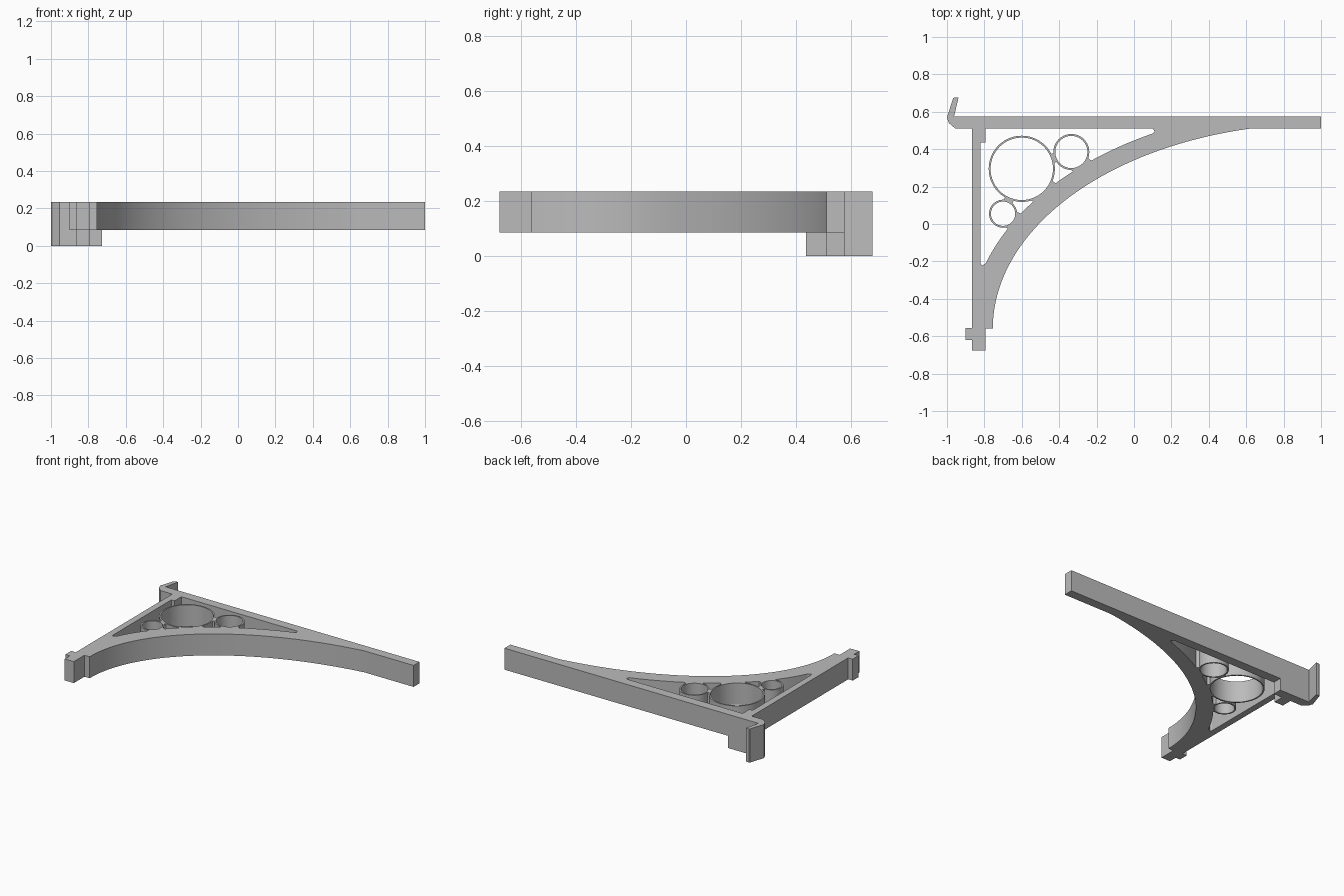
import bpy, bmesh
from math import sin, cos, pi, radians, hypot, acos, asin
from mathutils import Vector

cube = bpy.data.objects.get("Cube")
if cube:
    bpy.data.objects.remove(cube, do_unlink=True)

grey = bpy.data.materials.new("plain grey")
grey.use_nodes = True
COLOUR = (0.5, 0.5, 0.5, 1)
grey.diffuse_color = COLOUR
grey.node_tree.nodes["Principled BSDF"].inputs["Base Color"].default_value = COLOUR

LOW, TOP = 0.085, 0.235          # underside and top of the main plate
ARCH = Vector((1.0, -0.56))      # centre of both arch ellipses
OUTER, INNER = (1.755, 1.096), (1.875, 1.19)


def extrude_outline(name, loops, z0=LOW, z1=TOP):
    """Fill closed 2D loops (later ones are holes) and extrude them in z."""
    curve = bpy.data.curves.new(name + "_profile", "CURVE")
    curve.dimensions = "2D"
    curve.fill_mode = "BOTH"
    curve.extrude = (z1 - z0) / 2
    for loop in loops:
        spline = curve.splines.new("POLY")
        spline.points.add(len(loop) - 1)
        for point, (x, y) in zip(spline.points, loop):
            point.co = (x, y, 0, 1)
        spline.use_cyclic_u = True
    temp = bpy.data.objects.new(name + "_temp", curve)
    bpy.context.collection.objects.link(temp)
    bpy.context.view_layer.update()
    graph = bpy.context.evaluated_depsgraph_get()
    mesh = bpy.data.meshes.new_from_object(temp.evaluated_get(graph))
    bpy.data.objects.remove(temp, do_unlink=True)

    bm = bmesh.new()
    bm.from_mesh(mesh)
    bmesh.ops.remove_doubles(bm, verts=bm.verts, dist=0.0001)
    bmesh.ops.translate(bm, verts=bm.verts, vec=(0, 0, (z0 + z1) / 2))
    bmesh.ops.recalc_face_normals(bm, faces=bm.faces)
    bm.to_mesh(mesh)
    bm.free()
    mesh.materials.clear()
    mesh.materials.append(grey)
    obj = bpy.data.objects.new(name, mesh)
    bpy.context.collection.objects.link(obj)
    bpy.ops.object.select_all(action="DESELECT")
    obj.select_set(True)
    bpy.context.view_layer.objects.active = obj
    bpy.ops.object.shade_smooth_by_angle(angle=radians(30))
    return obj


def arc(centre, radii, a0, a1, steps):
    return [(centre[0] + radii[0] * cos(a0 + (a1 - a0) * i / steps),
             centre[1] + radii[1] * sin(a0 + (a1 - a0) * i / steps))
            for i in range(steps + 1)]


# Main frame: shelf bar, wall bar, hook and arch around one opening
hook = [(-0.955, 0.51), (-0.99, 0.54), (-1.0, 0.57), (-0.967, 0.672),
        (-0.96, 0.677), (-0.938, 0.677), (-0.962, 0.575)]
end = pi - asin((0.51 - ARCH.y) / OUTER[1])
outline = [(1, 0.575), (1, 0.51)] + arc(ARCH, OUTER, end, pi, 48)
outline += [(-0.795, -0.56), (-0.795, -0.677), (-0.865, -0.677),
            (-0.865, -0.62), (-0.9, -0.62), (-0.9, -0.555),
            (-0.865, -0.555), (-0.865, 0.51)] + hook
start = pi - asin((-0.21 - ARCH.y) / INNER[1])
stop = acos((0.1 - ARCH.x) / INNER[0])
opening = [(-0.795, 0.51), (-0.795, 0.435), (-0.82, 0.435),
           (-0.82, -0.21), (-0.813, -0.222)]
opening += arc(ARCH, INNER, start, stop, 40) + [(0.11, 0.495), (0.1, 0.51)]
extrude_outline("bracket_frame", [outline, opening])

# Deeper corner: hook, short bar and post carried down to the base
corner = hook + [(-0.727, 0.575), (-0.727, 0.51), (-0.795, 0.51),
                 (-0.795, 0.435), (-0.865, 0.435), (-0.865, 0.51)]
extrude_outline("lower_corner", [corner], 0, LOW)


def ring(name, centre, radius):
    loops = [arc(centre, (r, r), 0, 2 * pi, 56)[:-1]
             for r in (radius, radius - 0.01)]
    extrude_outline(name, loops)


def arch_web(name, centre, radius, a0, a1):
    """Fill between a ring and the arch."""
    r = radius - 0.003
    near = arc(centre, (r, r), radians(a0), radians(a1), 14)
    far = []
    for p in near:
        d = Vector(p) - ARCH
        far.append(ARCH + d * 0.97 / hypot(d.x / INNER[0], d.y / INNER[1]))
    extrude_outline(name, [near + far[::-1]])


def ring_link(name, c0, r0, c1, r1, half):
    """Small bridge where two rings meet."""
    a, b = Vector(c0), Vector(c1)
    along = (b - a).normalized()
    side = Vector((-along.y, along.x)) * half
    p, q = a + along * (r0 - 0.006), b - along * (r1 - 0.007)
    extrude_outline(name, [[p - side, q - side, q + side, p + side]])


# Decorative rings with their webs: centre, radius, web angles
rings = {"large": ((-0.6, 0.295), 0.177, -75, -22),
         "right": ((-0.335, 0.385), 0.096, -95, -20),
         "left": ((-0.7, 0.055), 0.075, -85, 8)}
for label, (centre, radius, a0, a1) in rings.items():
    ring(label + "_ring", centre, radius)
    arch_web(label + "_ring_web", centre, radius, a0, a1)
for label in ("right", "left"):
    ring_link(label + "_ring_link", *rings["large"][:2], *rings[label][:2], 0.025)
